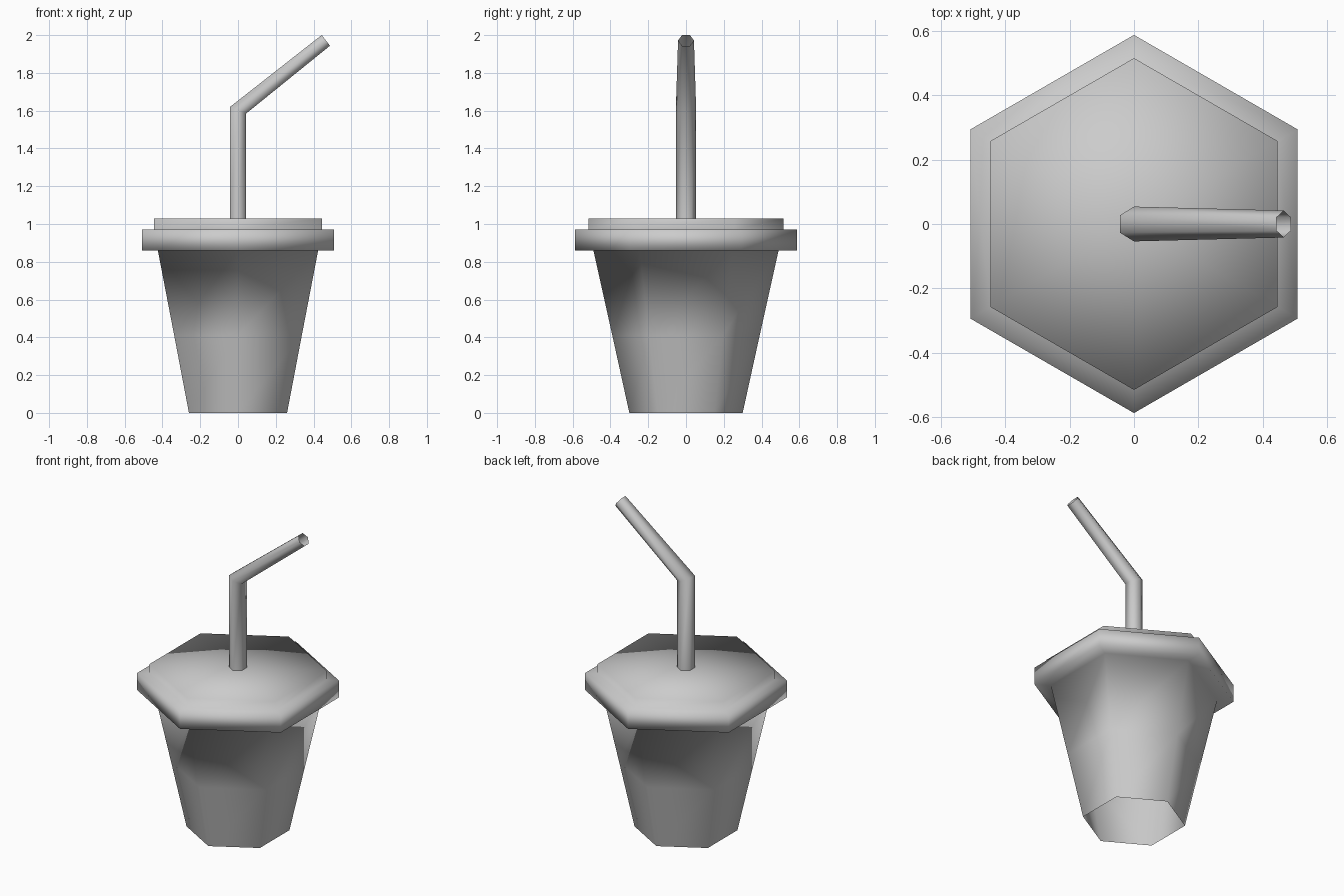
import bpy, bmesh, math
from mathutils import Vector

cube = bpy.data.objects.get("Cube")
if cube:
    bpy.data.objects.remove(cube, do_unlink=True)

SIDES = 6

gray = bpy.data.materials.new("plain gray")
gray.use_nodes = True
gray.diffuse_color = (0.6, 0.6, 0.6, 1)
gray.node_tree.nodes["Principled BSDF"].inputs["Base Color"].default_value = (0.6, 0.6, 0.6, 1)


def skin_rings(name, rings, cap_centre=None):
    """Bridge successive hexagonal rings, optionally closing the last with a fan."""
    bm = bmesh.new()
    loops = [[bm.verts.new(p) for p in ring] for ring in rings]
    for low, high in zip(loops, loops[1:]):
        for i in range(SIDES):
            j = (i + 1) % SIDES
            bm.faces.new((low[i], low[j], high[j], high[i]))
    if cap_centre:
        tip = bm.verts.new(cap_centre)
        for i in range(SIDES):
            bm.faces.new((loops[-1][i], loops[-1][(i + 1) % SIDES], tip))
    for f in bm.faces:
        f.smooth = True
    mesh = bpy.data.meshes.new(name)
    bm.to_mesh(mesh)
    bm.free()
    mesh.materials.append(gray)
    obj = bpy.data.objects.new(name, mesh)
    bpy.context.collection.objects.link(obj)
    return obj


def hex_ring(centre, across, radius):
    """Hexagon with corners on +y and -y; 'across' is its other axis."""
    centre, across = Vector(centre), Vector(across)
    ring = []
    for i in range(SIDES):
        a = math.radians(30 + 60 * i)
        ring.append(centre + across * radius * math.cos(a) + Vector((0, radius * math.sin(a), 0)))
    return ring


# Cup with its stepped lid, open underneath
profile = [(0.30, 0), (0.39, 0.41), (0.49, 0.86), (0.587, 0.86),
           (0.587, 0.97), (0.515, 0.97), (0.515, 1.03)]
skin_rings("cup_and_lid", [hex_ring((0, 0, z), (1, 0, 0), r) for r, z in profile], (0, 0, 1.03))

# Bent straw, open at the tip
skin_rings("straw", [
    hex_ring((0, 0, 1.02), (0.93, 0, 0), 0.054),
    hex_ring((0, 0, 1.602), (0.93, 0, -0.36), 0.054),
    hex_ring((0.465, 0, 1.972), (0.6, 0, -0.78), 0.042),
])
